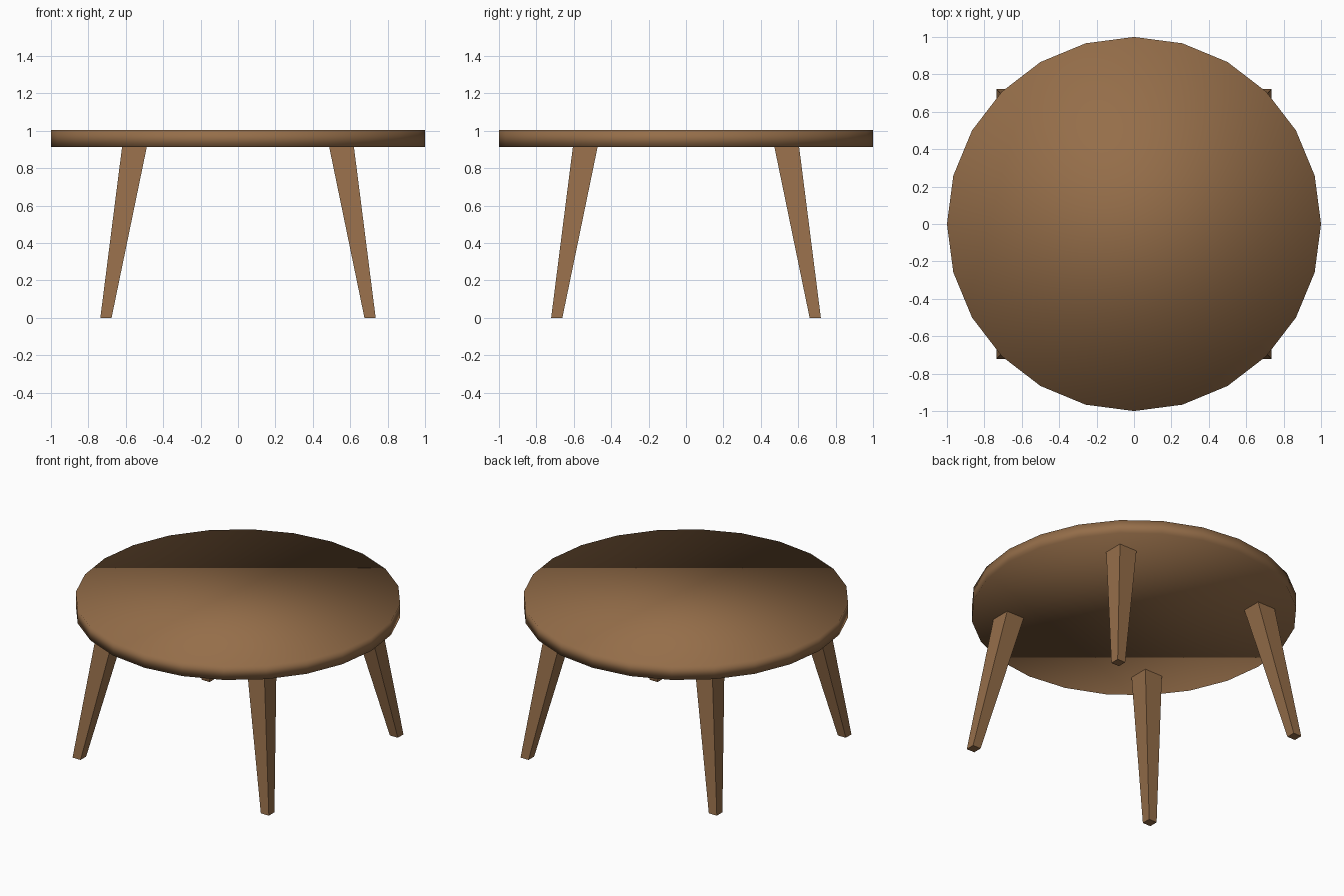
import bpy, bmesh

if "Cube" in bpy.data.objects:
    bpy.data.objects.remove(bpy.data.objects["Cube"])

wood = bpy.data.materials.new("brown wood")
wood.diffuse_color = (0.30, 0.155, 0.067, 1)
wood.use_nodes = True
wood.node_tree.nodes["Principled BSDF"].inputs["Base Color"].default_value = wood.diffuse_color

TOP_Z, UNDER_Z = 1.004, 0.912


def finish(bm, name, smooth):
    bmesh.ops.recalc_face_normals(bm, faces=bm.faces)
    for f in bm.faces:
        f.smooth = smooth
    me = bpy.data.meshes.new(name)
    bm.to_mesh(me)
    bm.free()
    me.materials.append(wood)
    ob = bpy.data.objects.new(name, me)
    bpy.context.collection.objects.link(ob)


# round table top, 24 sides, softly shaded throughout
bm = bmesh.new()
bmesh.ops.create_cone(bm, cap_ends=True, segments=24, radius1=1, radius2=1,
                      depth=TOP_Z - UNDER_Z)
bmesh.ops.translate(bm, verts=bm.verts, vec=(0, 0, (TOP_Z + UNDER_Z) / 2))
finish(bm, "table_top", True)


# splayed, tapered square legs
def leg(name, sx, sy):
    bm = bmesh.new()
    bmesh.ops.create_cube(bm, size=2)
    for v in bm.verts:
        upper = v.co.z > 0
        cx, cy, h, z = (0.554, 0.539, 0.066, UNDER_Z) if upper else (0.706, 0.691, 0.03, 0)
        v.co = (sx * (cx + h * v.co.x), sy * (cy + h * v.co.y), z)
    finish(bm, name, False)


for side, sx in (("left", -1), ("right", 1)):
    for end, sy in (("front", -1), ("back", 1)):
        leg(f"{end}_{side}_leg", sx, sy)
